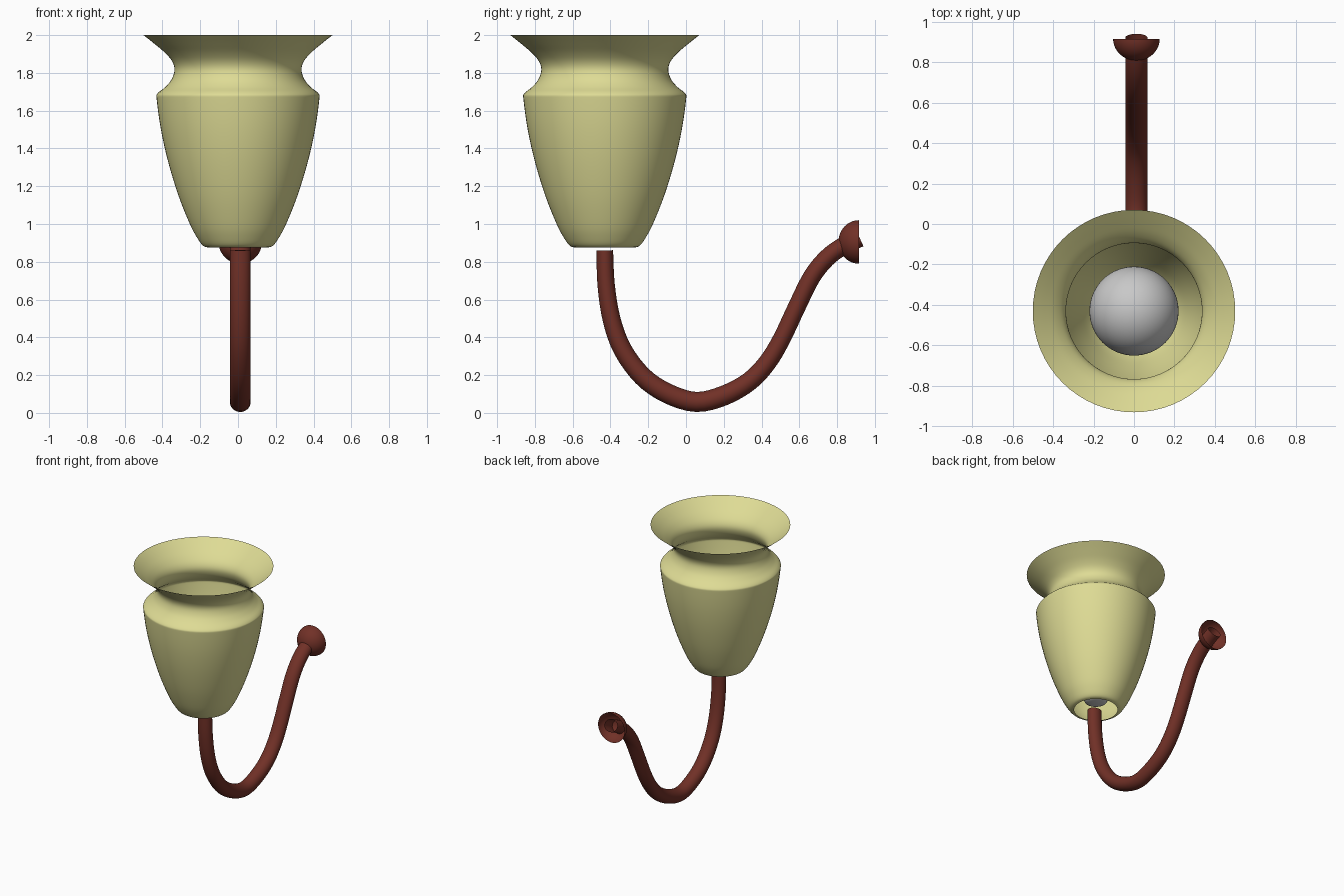
import bpy, bmesh, math
from mathutils import Vector

if "Cube" in bpy.data.objects:
    bpy.data.objects.remove(bpy.data.objects["Cube"])


def material(name, rgb):
    m = bpy.data.materials.new(name)
    m.diffuse_color = (*rgb, 1)
    m.use_nodes = True
    m.node_tree.nodes["Principled BSDF"].inputs["Base Color"].default_value = m.diffuse_color
    return m


cream = material("cream_glass", (0.73, 0.71, 0.30))
rust = material("rust_red_metal", (0.165, 0.030, 0.020))
grey = material("light_grey", (0.58, 0.58, 0.58))


def smooth_path(pts, n):
    """Catmull-Rom curve through 2D points."""
    p = [Vector(q) for q in pts]
    p = [2 * p[0] - p[1]] + p + [2 * p[-1] - p[-2]]
    out = []
    for i in range(1, len(p) - 2):
        a, b, c, d = p[i - 1:i + 3]
        for k in range(n):
            t = k / n
            out.append(0.5 * (2 * b + (c - a) * t + (2 * a - 5 * b + 4 * c - d) * t * t
                              + (3 * b - a - 3 * c + d) * t ** 3))
    return out + [p[-2]]


def loft(name, rings, mat, cap_start=False, cap_end=False):
    """Skin a list of equally sized vertex rings."""
    bm = bmesh.new()
    vs = [[bm.verts.new(c) for c in r] for r in rings]
    n = len(vs[0])
    for a, b in zip(vs, vs[1:]):
        for j in range(n):
            k = (j + 1) % n
            bm.faces.new((a[j], a[k], b[k], b[j]))
    if cap_start:
        bm.faces.new(vs[0][::-1])
    if cap_end:
        bm.faces.new(vs[-1])
    me = bpy.data.meshes.new(name)
    bm.to_mesh(me)
    bm.free()
    me.materials.append(mat)
    ob = bpy.data.objects.new(name, me)
    bpy.context.collection.objects.link(ob)
    bpy.ops.object.select_all(action='DESELECT')
    ob.select_set(True)
    bpy.context.view_layer.objects.active = ob
    bpy.ops.object.shade_smooth_by_angle(angle=math.radians(40))
    return ob


def circle(n):
    return [(math.cos(2 * math.pi * j / n), math.sin(2 * math.pi * j / n)) for j in range(n)]


def lathe(name, profile, y, mat, **caps):
    return loft(name, [[(r * c, y + r * s, z) for c, s in circle(64)] for r, z in profile], mat, **caps)


# Flared glass shade, open at top and bottom
shade_profile = [(.157, .875), (.185, .885), (.215, .925), (.255, 1.0), (.315, 1.15), (.37, 1.33),
                 (.408, 1.5), (.43, 1.655), (.427, 1.69), (.385, 1.725), (.352, 1.765),
                 (.336, 1.815), (.348, 1.86), (.385, 1.905), (.44, 1.952), (.50, 2.0)]
lathe("shade", smooth_path(shade_profile, 4), -.43, cream)

# Bulb: narrow neck below a round globe
bulb_profile = [(.045, .93), (.08, .945), (.088, .98), (.09, 1.08), (.115, 1.18), (.165, 1.28)]
globe = [(.22 * math.cos(a), 1.42 + .22 * math.sin(a))
         for a in (math.radians(d) for d in range(-24, 90, 6))]
lathe("bulb", smooth_path(bulb_profile + globe + [(.004, 1.64)], 2), -.43, grey,
      cap_start=True, cap_end=True)

# Curved arm, swept in the y-z plane
arm_points = [(-.43, .86), (-.423, .68), (-.394, .495), (-.336, .336), (-.23, .193), (-.098, .103),
              (.055, .058), (.204, .093), (.336, .167), (.431, .267), (.505, .389), (.585, .558),
              (.664, .717), (.743, .817), (.828, .881), (.92, .925)]
path = smooth_path(arm_points, 4)
rings = []
for i, p in enumerate(path):
    t = (path[min(i + 1, len(path) - 1)] - path[max(i - 1, 0)]).normalized()
    h = .044 + .009 * min(1, i / 20)
    if p.x > .2:
        h = .053 - .006 * min(1, (p.x - .2) / .3)
    rings.append([(.012 + .055 * c, p.x - t.y * h * s, p.y + t.x * h * s) for c, s in circle(32)])
loft("arm", rings, rust, cap_start=True)

# Hollow domed wall mount
dome = []
for k in range(17):
    a = math.radians(2 + 88 * k / 16)
    r = .115 * math.sin(a)
    dome.append([(.012 + r * c, .915 - .108 * math.cos(a), .905 + r * s) for c, s in circle(48)])
loft("wall_mount", dome, rust, cap_start=True)
